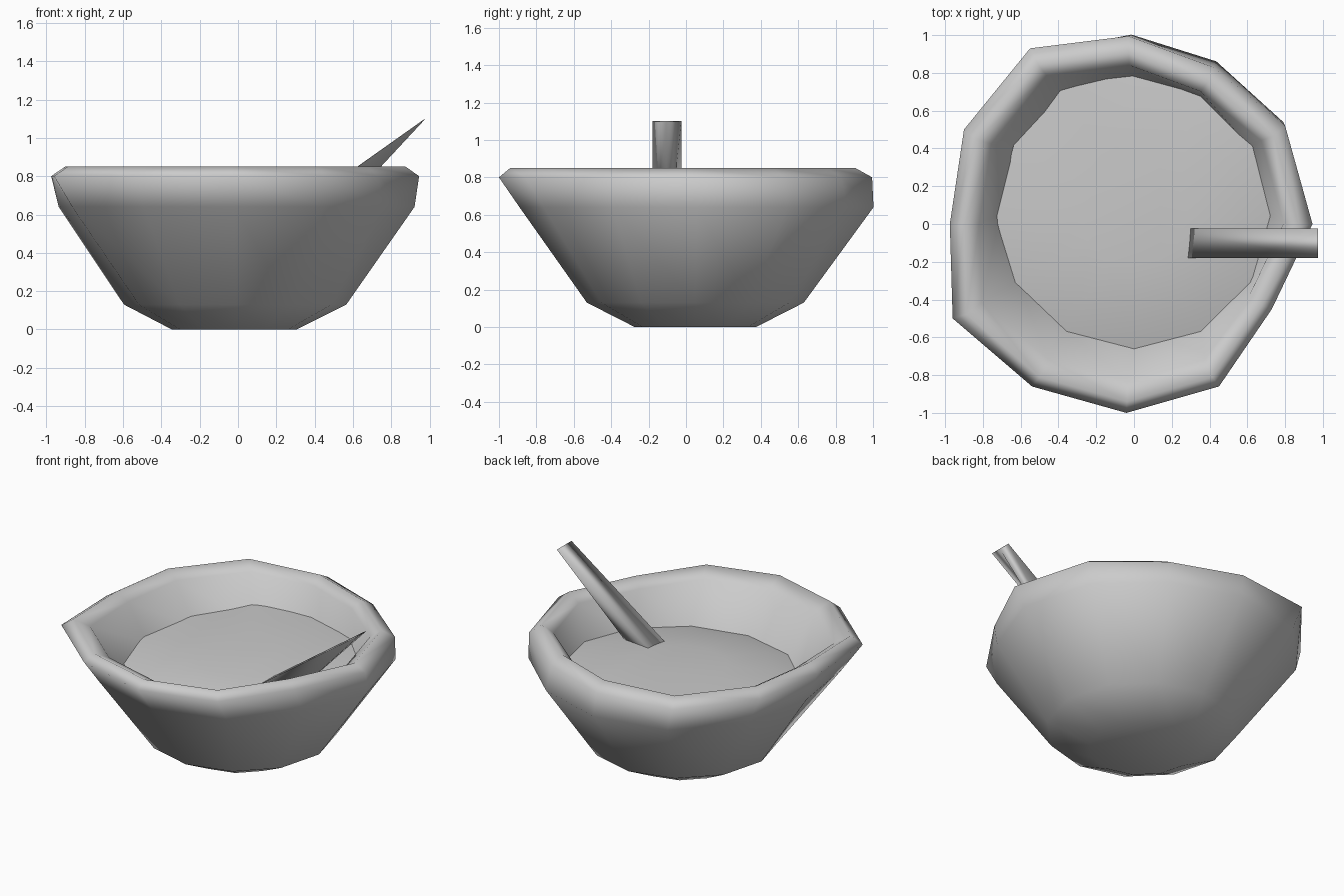
import bpy, bmesh, math

if "Cube" in bpy.data.objects:
    bpy.data.objects.remove(bpy.data.objects["Cube"])

# Uneven hand-shaped rim outline, clockwise from the back
RIM = [(-0.03, 0.995), (0.42, 0.83), (0.80, 0.52), (0.945, 0.0), (0.73, -0.45), (0.45, -0.86),
       (-0.04, -1.0), (-0.54, -0.86), (-0.96, -0.50), (-0.975, 0.0), (-0.90, 0.50), (-0.55, 0.93)]


def circle(r, z, cx=0.0, cy=0.05, tilt=0.0):
    ring = []
    for i in range(12):
        a = math.radians(90 - 30 * i)
        ring.append((cx + r * math.cos(a), cy + r * math.sin(a), z + tilt * r * math.sin(a)))
    return ring


def rim(s, z, dy=0.0):
    return [(x * s, y * s + dy, z) for x, y in RIM]


def mix(a, b):
    return [tuple((p + q) / 2 for p, q in zip(u, v)) for u, v in zip(a, b)]


def loft(name, rings, cap_start=False, cap_end=False):
    bm = bmesh.new()
    loops = [[bm.verts.new(p) for p in ring] for ring in rings]
    for a, b in zip(loops, loops[1:]):
        n = len(a)
        for i in range(n):
            bm.faces.new((a[i], a[(i + 1) % n], b[(i + 1) % n], b[i]))
    if cap_start:
        bm.faces.new(loops[0])
    if cap_end:
        bm.faces.new(loops[-1])
    bmesh.ops.recalc_face_normals(bm, faces=bm.faces)
    if not cap_start:  # open sheet: make it face up
        bm.normal_update()
        if sum(f.normal.z for f in bm.faces) < 0:
            bmesh.ops.reverse_faces(bm, faces=bm.faces)
    for f in bm.faces:
        f.smooth = True
    mesh = bpy.data.meshes.new(name)
    bm.to_mesh(mesh)
    bm.free()
    obj = bpy.data.objects.new(name, mesh)
    bpy.context.collection.objects.link(obj)
    return obj


# Bowl: outside from the base up, over the rim, down the inside
shoulder = mix(circle(0.945, 0.64), rim(0.95, 0.64, 0.065))
loft("bowl", [circle(0.325, 0.0, -0.02), circle(0.58, 0.13, -0.015), shoulder,
              rim(1.0, 0.80), rim(0.925, 0.85, -0.015), rim(0.84, 0.80, 0.005),
              circle(0.71, 0.54), circle(0.45, 0.18)], True, True)

# Contents: gently domed sheet, slightly higher and fuller at the back left
edge = circle(0.735, 0.575, tilt=0.055)
edge[11] = (-0.39, 0.76, 0.63)
loft("contents", [edge, circle(0.58, 0.605, tilt=0.045), circle(0.28, 0.625, tilt=0.02)],
     False, True)

# Handle: flat top with a keel below, narrowing to a thin edge at the tip
left, keel, right = -0.18, -0.105, -0.025
loft("spoon_handle", [[(0.15, left, 0.515), (0.29, keel, 0.36), (0.15, right, 0.515)],
                      [(0.975, left, 1.10), (0.974, keel, 1.095), (0.975, right, 1.10)]],
     True, True)
